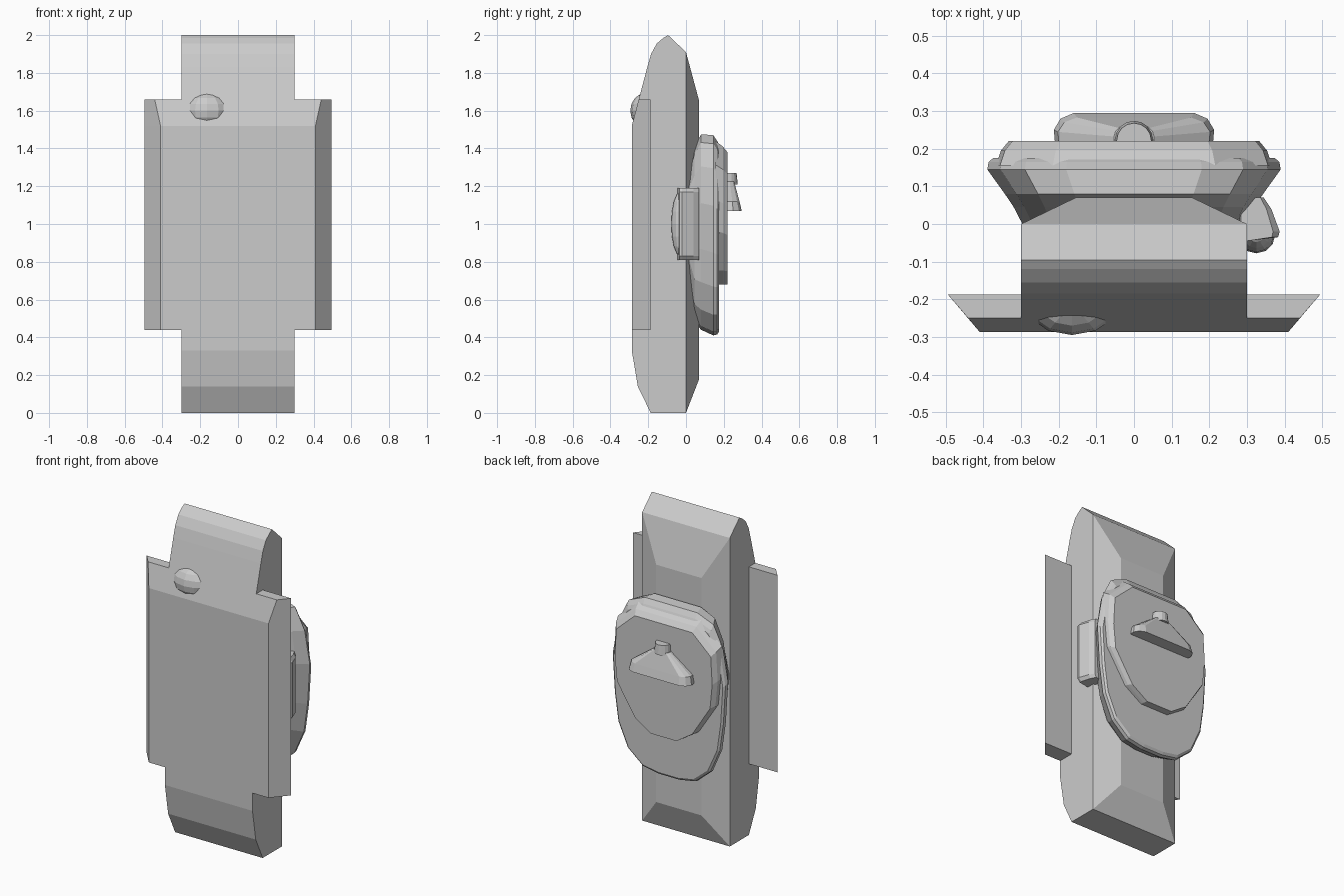
import bpy, bmesh
from mathutils import Matrix

if "Cube" in bpy.data.objects:
    bpy.data.objects.remove(bpy.data.objects["Cube"])


def finish(bm, name):
    bmesh.ops.recalc_face_normals(bm, faces=bm.faces)
    me = bpy.data.meshes.new(name)
    bm.to_mesh(me)
    bm.free()
    ob = bpy.data.objects.new(name, me)
    bpy.context.collection.objects.link(ob)
    return ob


def loft(name, rings):
    """Skin equal-length rings of 3D points and cap both ends."""
    bm = bmesh.new()
    vs = [[bm.verts.new(p) for p in r] for r in rings]
    n = len(vs[0])
    for a, b in zip(vs, vs[1:]):
        for i in range(n):
            j = (i + 1) % n
            bm.faces.new((a[i], a[j], b[j], b[i]))
    bm.faces.new(vs[0])
    bm.faces.new(vs[-1])
    return finish(bm, name)


def mirrored(half):
    """Close a right-hand (x, z) half outline into a symmetric one."""
    return half + [(-x, z) for x, z in reversed(half)]


def ring_y(outline, y, sx, z0, z1):
    """Place an (x, z) outline at depth y, scaled in x and refitted to z0..z1."""
    lo = min(z for _, z in outline)
    hi = max(z for _, z in outline)
    return [(x * sx, y, z0 + (z - lo) / (hi - lo) * (z1 - z0)) for x, z in outline]


def ellipsoid(name, loc, radii, u=12, v=8):
    bm = bmesh.new()
    bmesh.ops.create_uvsphere(bm, u_segments=u, v_segments=v, radius=1,
                              matrix=Matrix.LocRotScale(loc, None, radii))
    return finish(bm, name)


# Hull body: side profile (y, z) extruded across x
profile = [(-.187, 0), (0, 0), (0, 1.91), (-.095, 2), (-.12, 1.985), (-.155, 1.955),
           (-.185, 1.9), (-.205, 1.83), (-.25, 1.66), (-.287, 1.52), (-.287, .33), (-.255, .14)]
loft("hull", [[(x, y, z) for y, z in profile] for x in (-.3, .3)])

# Chamfered deck on the hull
box = [(1, 0), (1, 1), (-1, 1), (-1, 0)]
loft("deck", [ring_y(box, 0, .3, 0, 1.91), ring_y(box, .07, .155, .18, 1.65)])

# Side sponsons with a sloping upper nose
for s, side in ((1, "right"), (-1, "left")):
    rings = []
    for z, x, y in ((.44, .41, -.287), (1.52, .41, -.287), (1.66, .441, -.25)):
        rings.append([(s * px, py, z) for px, py in
                      ((.3, -.187), (.495, -.187), (x, y), (.3, y))])
    loft(side + "_sponson", rings)

# Ball mount on the nose plate
ellipsoid("ball_mount", (-.165, -.21, 1.6), (.125, .085, .095))

# Turret shell, lofted outward from the deck
shell = mirrored([(.18, 1.475), (.29, 1.43), (.355, 1.3), (.39, 1.1), (.375, .85),
                  (.35, .67), (.285, .52), (.18, .43), (.07, .41)])
loft("turret", [ring_y(shell, *r) for r in (
    (0, .76, .76, 1.22), (.045, .82, .48, 1.41), (.08, .88, .44, 1.475),
    (.145, 1, .41, 1.47), (.165, .99, .415, 1.44), (.175, .96, .43, 1.42))])

# Raised turret roof
roof = mirrored([(.2, 1.385), (.33, 1.27), (.34, 1.1), (.325, .95), (.2, .76), (.09, .69)])
loft("turret_roof", [ring_y(roof, *r) for r in (
    (.155, 1.08, .68, 1.44), (.195, 1.04, .68, 1.41), (.22, .98, .68, 1.38))])

# Fan-shaped hood on the roof with its round knob
fan = [(-.21, .215), (-.213, .25), (-.195, .28), (-.16, .295),
       (.16, .295), (.195, .28), (.213, .25), (.21, .215)]
loft("roof_hood", [[(x * s, .215 + (y - .215) * k, z) for x, y in fan]
                   for z, s, k in ((1.07, 1, 1), (1.12, .95, .85), (1.225, .25, .5))])
bm = bmesh.new()
bmesh.ops.create_cone(bm, cap_ends=True, segments=16, radius1=.052, radius2=.046, depth=.06,
                      matrix=Matrix.Translation((0, .222, 1.24)))
finish(bm, "hood_knob")

# Wedge-shaped box on the right side with a rounded underside
wedge = [(.28, .07), (.345, .07), (.365, .04), (.387, -.02), (.383, -.035), (.3, -.045), (.28, -.04)]
loft("side_box", [[(.3 + (x - .3) * k, y, z) for x, y in wedge]
                  for z, k in ((.81, .8), (.83, 1), (1.17, 1), (1.19, .8))])
ellipsoid("side_box_bulge", (.325, -.03, 1.0), (.05, .048, .17))
